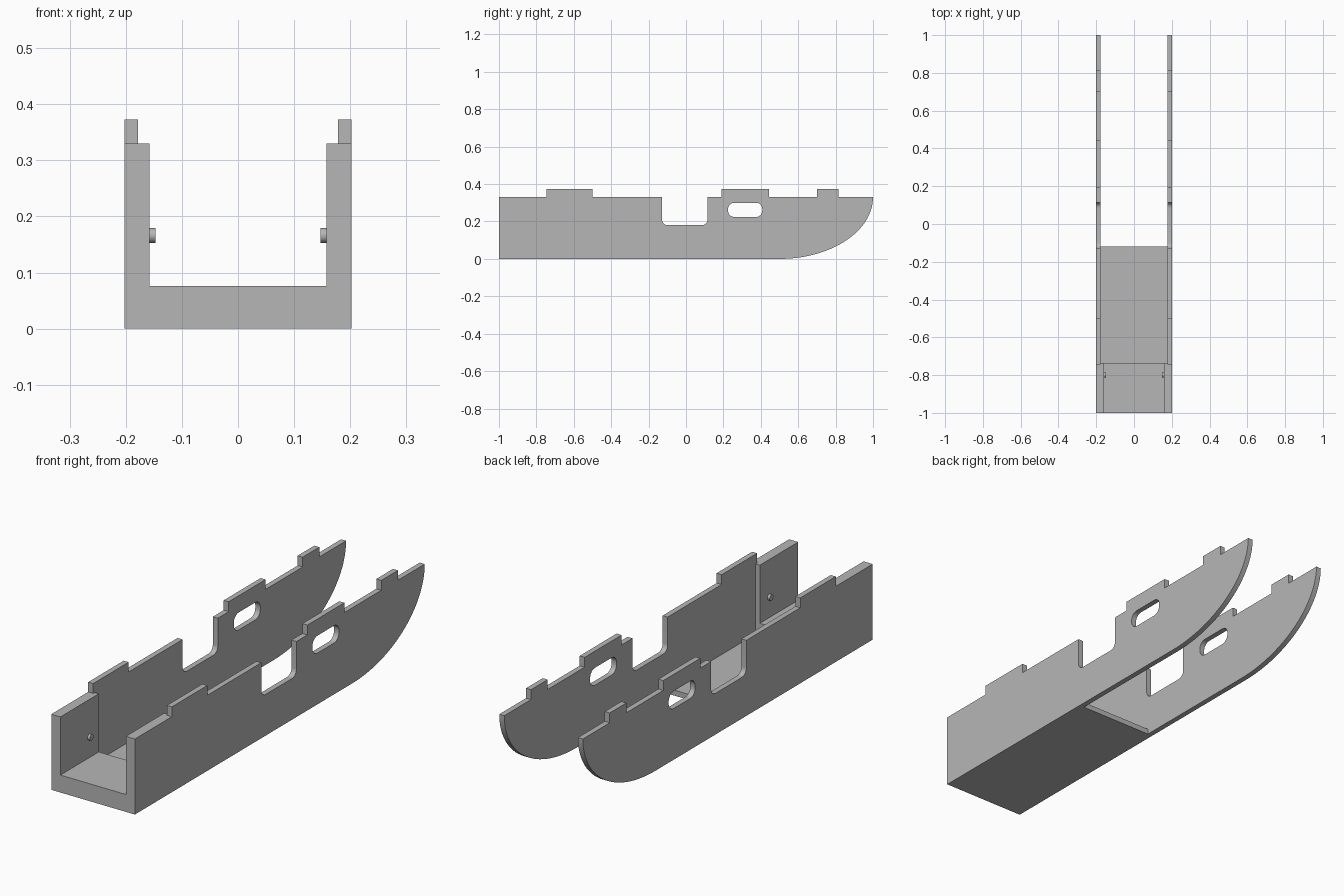
import bpy
import bmesh
from math import sin, cos, pi, radians
from mathutils import Matrix, Vector

cube = bpy.data.objects.get("Cube")
if cube:
    bpy.data.objects.remove(cube, do_unlink=True)

GREY = (0.47, 0.47, 0.47, 1)
grey = bpy.data.materials.new("plain grey")
grey.use_nodes = True
grey.diffuse_color = GREY
grey.node_tree.nodes["Principled BSDF"].inputs["Base Color"].default_value = GREY

# Shared dimensions
OUTER, INNER, CHEEK = 0.202, 0.178, 0.158
RIM, TAB, SILL, FLOOR = 0.33, 0.373, 0.076, 0.024
STEP_Y, FLOOR_END = -0.735, -0.12


def finish(name, bm, smooth=False):
    bmesh.ops.recalc_face_normals(bm, faces=bm.faces[:])
    mesh = bpy.data.meshes.new(name)
    bm.to_mesh(mesh)
    bm.free()
    mesh.materials.append(grey)
    obj = bpy.data.objects.new(name, mesh)
    bpy.context.collection.objects.link(obj)
    if smooth:
        bpy.ops.object.select_all(action='DESELECT')
        obj.select_set(True)
        bpy.context.view_layer.objects.active = obj
        bpy.ops.object.shade_smooth_by_angle(angle=radians(30))
    return obj


def box(name, low, high):
    low, high = Vector(low), Vector(high)
    bm = bmesh.new()
    bmesh.ops.create_cube(bm, size=1, matrix=Matrix.Translation((low + high) / 2)
                          @ Matrix.Diagonal((*(high - low), 1)))
    return finish(name, bm)


def arc(cy, cz, ry, rz, start, end, steps):
    angles = [radians(start + (end - start) * i / steps) for i in range(steps + 1)]
    return [(cy + ry * cos(a), cz + rz * sin(a)) for a in angles]


def tab(y0, y1):
    return [(y0, RIM), (y0, TAB), (y1, TAB), (y1, RIM)]


def plate(name, x0, x1, loops):
    """Extrude a yz outline with holes from x0 to x1."""
    bm = bmesh.new()
    edges = []
    for loop in loops:
        verts = [bm.verts.new((x0, y, z)) for y, z in loop]
        edges += [bm.edges.new((a, b)) for a, b in zip(verts, verts[1:] + verts[:1])]
    fill = bmesh.ops.triangle_fill(bm, edges=edges, use_beauty=True, normal=(1, 0, 0))
    faces = [g for g in fill["geom"] if isinstance(g, bmesh.types.BMFace)]
    out = bmesh.ops.extrude_face_region(bm, geom=faces, use_keep_orig=True)
    moved = [g for g in out["geom"] if isinstance(g, bmesh.types.BMVert)]
    bmesh.ops.translate(bm, verts=moved, vec=(x1 - x0, 0, 0))
    return finish(name, bm, smooth=True)


# Side outline: tabs, rounded notch and curved rear end
R, NOTCH = 0.03, 0.18
outline = [(-1, 0), (-1, RIM)]
outline += tab(-0.745, -0.5)
outline += [(-0.128, RIM)]
outline += arc(-0.128 + R, NOTCH + R, R, R, 180, 270, 8)
outline += arc(0.115 - R, NOTCH + R, R, R, 270, 360, 8)
outline += [(0.115, RIM)]
outline += tab(0.19, 0.445) + tab(0.70, 0.815)
outline += arc(0.5, RIM, 0.5, RIM, 0, -90, 32)

# Rounded window
r, y0, y1, z0, z1 = 0.034, 0.225, 0.408, 0.224, 0.30
window = []
for cy, cz, start in ((y1 - r, z1 - r, 0), (y0 + r, z1 - r, 90),
                      (y0 + r, z0 + r, 180), (y1 - r, z0 + r, 270)):
    window += arc(cy, cz, r, r, start, start + 90, 8)

# Mirrored sides, thick front cheeks and locating pegs
for side, s in (("left", 1), ("right", -1)):
    plate(side + "_side_plate", s * INNER, s * OUTER, [outline, window])
    xs = sorted((s * CHEEK, s * INNER))
    box(side + "_front_cheek", (xs[0], -1, SILL), (xs[1], STEP_Y, RIM))
    bm = bmesh.new()
    bmesh.ops.create_cone(bm, cap_ends=True, segments=24, radius1=0.013, radius2=0.013,
                          depth=0.016, matrix=Matrix.Translation((s * 0.155, -0.8, 0.166))
                          @ Matrix.Rotation(pi / 2, 4, 'Y'))
    finish(side + "_peg", bm, smooth=True)

# Thick front sill and thin floor behind it
box("front_sill", (-INNER, -1, 0), (INNER, STEP_Y, SILL))
box("floor", (-INNER, STEP_Y, 0), (INNER, FLOOR_END, FLOOR))
